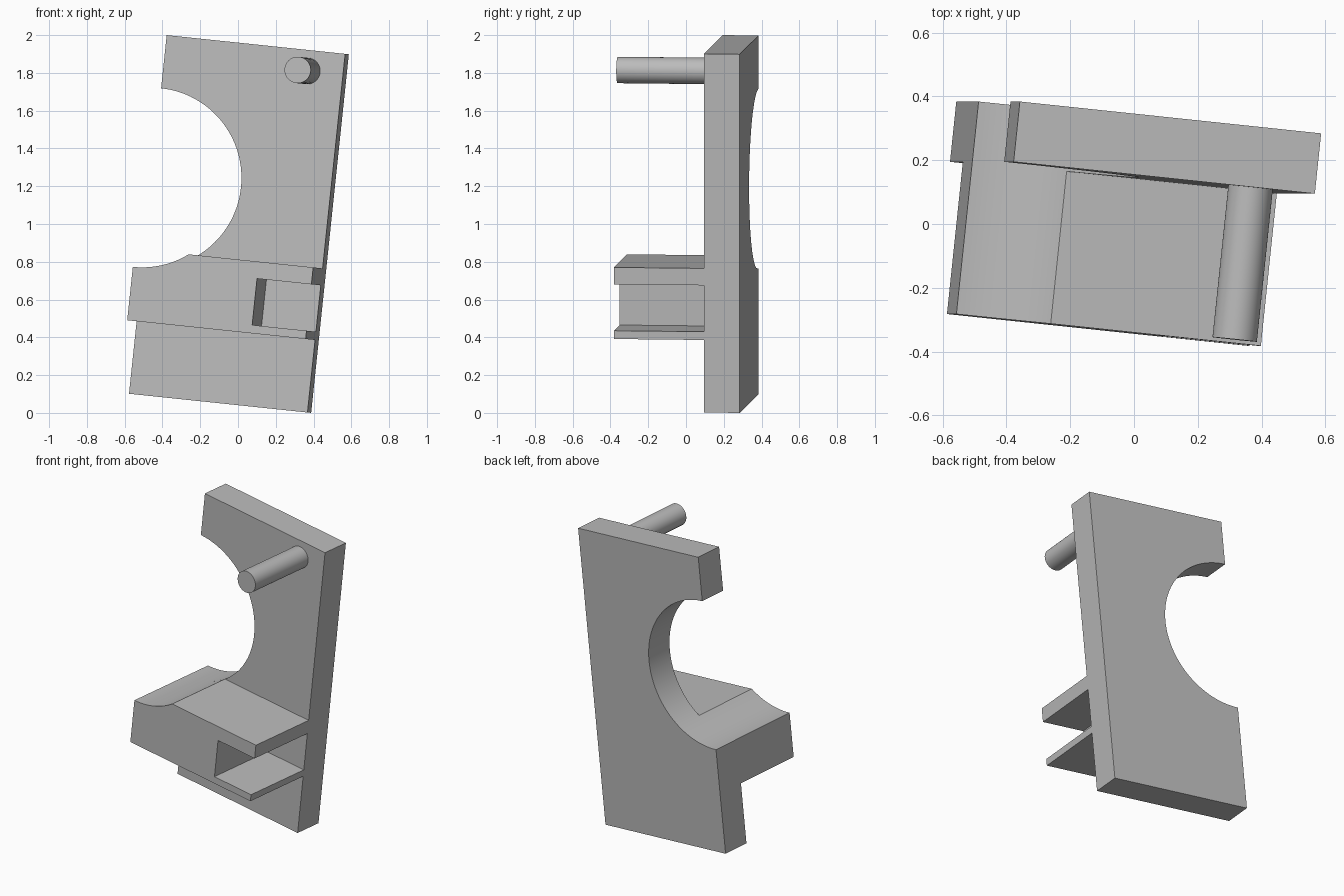
import bpy
import bmesh
from math import radians, sin, cos, asin, acos, pi
from mathutils import Matrix, Vector

cube = bpy.data.objects.get("Cube")
if cube:
    bpy.data.objects.remove(cube, do_unlink=True)

WIDTH, HEIGHT, THICK, REACH = 0.955, 1.909, 0.19, 0.48
HOLE_Z, HOLE_R = 1.148, 0.478
SHELF_LOW, SHELF_TOP = 0.386, 0.767

# The whole part leans to the right and is turned slightly
tilt = radians(6)
frame = (Matrix.Translation((-0.577, 0.195, 0.1014))
         @ Matrix.Rotation(tilt, 4, "Y") @ Matrix.Rotation(-tilt, 4, "Z"))

grey = bpy.data.materials.new("plain grey")
grey.use_nodes = True
colour = (0.5, 0.5, 0.5, 1)
grey.diffuse_color = colour
grey.node_tree.nodes["Principled BSDF"].inputs["Base Color"].default_value = colour


def arc(cx, cz, r, start, end, steps):
    angles = [start + (end - start) * i / steps for i in range(steps + 1)]
    return [(cx + r * cos(t), cz + r * sin(t)) for t in angles]


def prism(name, outline, y0, y1):
    """Extrude an x-z outline from y0 to y1."""
    bm = bmesh.new()
    face = bm.faces.new([bm.verts.new((x, y0, z)) for x, z in outline])
    new = bmesh.ops.extrude_face_region(bm, geom=[face])["geom"]
    verts = [v for v in new if isinstance(v, bmesh.types.BMVert)]
    bmesh.ops.translate(bm, verts=verts, vec=Vector((0, y1 - y0, 0)))
    bmesh.ops.recalc_face_normals(bm, faces=bm.faces)
    mesh = bpy.data.meshes.new(name)
    bm.to_mesh(mesh)
    bm.free()
    mesh.materials.append(grey)
    obj = bpy.data.objects.new(name, mesh)
    bpy.context.collection.objects.link(obj)
    obj.matrix_world = frame
    bpy.ops.object.select_all(action="DESELECT")
    obj.select_set(True)
    bpy.context.view_layer.objects.active = obj
    bpy.ops.object.shade_smooth_by_angle(angle=radians(30))
    return obj


# Back plate with a half-round bite in its left edge
bite = arc(0, HOLE_Z, HOLE_R, pi / 2, -pi / 2, 64)
prism("back_plate",
      [(0, 0), (WIDTH, 0), (WIDTH, HEIGHT), (0, HEIGHT)] + bite, 0, THICK)

# Forked shelf: scooped on top by the same circle, slotted at the right end
SLOT_X, SLOT_LOW, SLOT_TOP = 0.664, 0.43, 0.677
scoop = arc(0, HOLE_Z, HOLE_R, asin((SHELF_TOP - HOLE_Z) / HOLE_R), -pi / 2, 24)
prism("forked_shelf",
      [(0, SHELF_LOW), (WIDTH, SHELF_LOW), (WIDTH, SLOT_LOW),
       (SLOT_X, SLOT_LOW), (SLOT_X, SLOT_TOP), (WIDTH, SLOT_TOP),
       (WIDTH, SHELF_TOP)] + scoop, -REACH, 0)

# Round pin near the upper right corner
prism("pin", arc(0.763, 1.798, 0.07, 0, 2 * pi, 48)[:-1], -REACH, 0)
